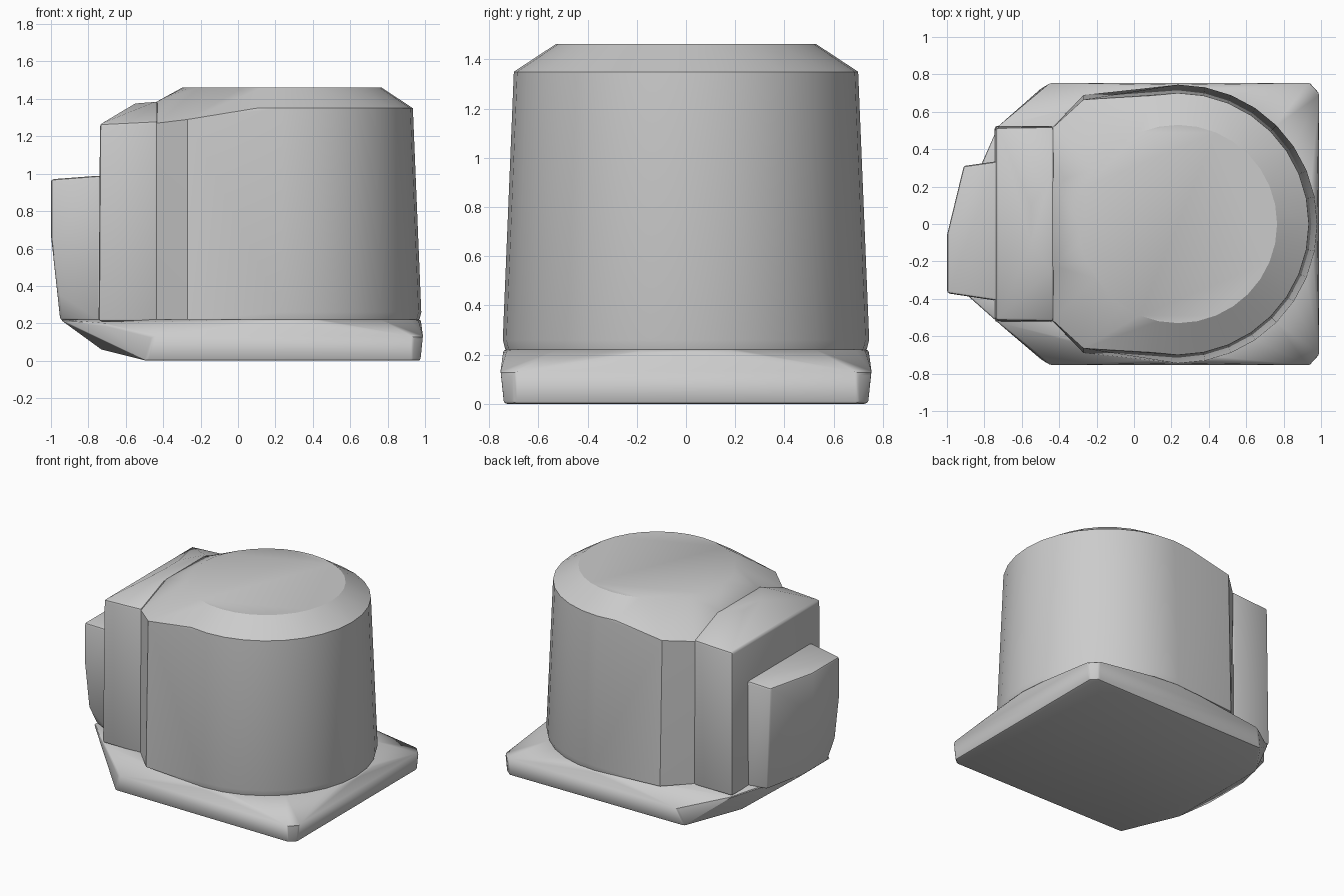
import bpy, bmesh, math

cube = bpy.data.objects.get("Cube")
if cube:
    bpy.data.objects.remove(cube, do_unlink=True)

GREY = (0.6, 0.6, 0.6, 1)
mat = bpy.data.materials.new("plain_grey")
mat.use_nodes = True
mat.diffuse_color = GREY
mat.node_tree.nodes["Principled BSDF"].inputs["Base Color"].default_value = GREY


def ring(radius, z, cx=0.235, count=32, squash=1.0):
    """Circle of points around the body axis."""
    steps = [2 * math.pi * i / count for i in range(count)]
    return [(cx + radius * math.cos(a), radius * squash * math.sin(a), z) for a in steps]


def both_sides(points):
    """Mirror points across the y = 0 plane."""
    return points + [(x, -y, z) for x, y, z in points]


def hull(name, points, bevel=0.0):
    """Convex solid around the points, with optional softened edges."""
    bm = bmesh.new()
    for p in points:
        bm.verts.new(p)
    result = bmesh.ops.convex_hull(bm, input=bm.verts)
    loose = {v for v in result["geom_interior"] if isinstance(v, bmesh.types.BMVert)}
    loose |= {v for v in bm.verts if not v.link_faces}
    bmesh.ops.delete(bm, geom=list(loose), context='VERTS')
    bmesh.ops.dissolve_limit(bm, angle_limit=math.radians(1.5), verts=bm.verts, edges=bm.edges)
    bmesh.ops.recalc_face_normals(bm, faces=bm.faces)
    mesh = bpy.data.meshes.new(name)
    bm.to_mesh(mesh)
    bm.free()
    mesh.materials.append(mat)
    obj = bpy.data.objects.new(name, mesh)
    bpy.context.collection.objects.link(obj)
    bpy.ops.object.select_all(action='DESELECT')
    obj.select_set(True)
    bpy.context.view_layer.objects.active = obj
    if bevel:
        mod = obj.modifiers.new("soft_edges", 'BEVEL')
        mod.width = bevel
        mod.segments = 2
        mod.limit_method = 'ANGLE'
        mod.angle_limit = math.radians(35)
        bpy.ops.object.modifier_apply(modifier=mod.name)
    bpy.ops.object.shade_smooth_by_angle(angle=math.radians(32))
    return obj


# Base slab: low corners, raised round seat, sloping nose on the right
base = ring(0.742, 0.22)
base += both_sides([
    (0.975, 0.70, 0), (0.93, 0.74, 0), (-0.49, 0.73, 0),
    (0.99, 0.70, 0.13), (0.94, 0.755, 0.13), (-0.45, 0.755, 0.13),
    (-0.73, 0.525, 0.2), (-0.73, 0.40, 0.06),
])
base += [(-0.95, -0.33, 0.22), (-0.95, 0.0, 0.22), (-0.82, 0.31, 0.22)]
hull("base_slab", base, 0.012)

# Main round body with a flattened neck towards the block
body = ring(0.735, 0.22) + ring(0.745, 0.26)
body += ring(0.70, 1.35) + ring(0.53, 1.462)
body += both_sides([
    (-0.435, 0.52, 0.22), (-0.435, 0.515, 1.27), (-0.435, 0.22, 1.385),
    (-0.27, 0.69, 0.22), (-0.27, 0.665, 1.29),
])
hull("round_body", body)

# Side block with a sloping crown
block = both_sides([
    (-0.43, 0.525, 0.21), (-0.745, 0.525, 0.21),
    (-0.43, 0.52, 1.28), (-0.738, 0.515, 1.265),
    (-0.43, 0.25, 1.388), (-0.55, 0.1, 1.375),
])
hull("side_block", block, 0.015)

# Outer pad on the block, skewed in plan
pad = []
for z in (0.21, 0.99):
    pad += [(-0.735, -0.41, z), (-0.735, 0.335, z)]
pad += [
    (-1, -0.37, 0.97), (-1, -0.06, 0.97), (-0.91, 0.31, 0.97),
    (-1, -0.37, 0.67), (-1, -0.06, 0.67),
    (-0.965, -0.37, 0.36), (-0.95, -0.30, 0.215),
    (-0.95, -0.02, 0.215), (-0.88, 0.31, 0.215),
]
hull("outer_pad", pad, 0.015)
